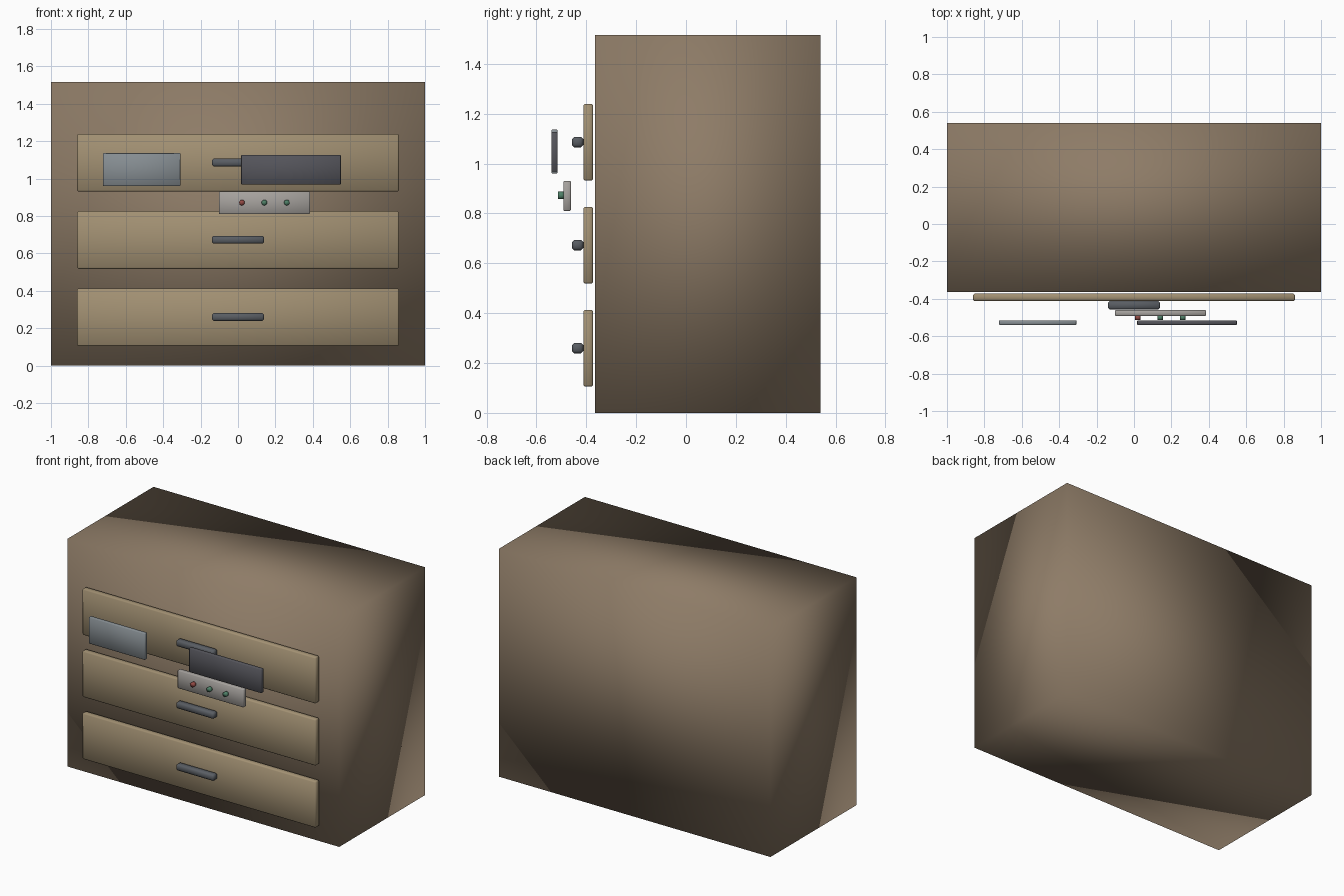
import bpy
import bmesh
from math import pi
from mathutils import Matrix

if "Cube" in bpy.data.objects:
    bpy.data.objects.remove(bpy.data.objects["Cube"])


def material(name, rgb):
    m = bpy.data.materials.new(name)
    m.diffuse_color = (*rgb, 1)
    m.use_nodes = True
    m.node_tree.nodes["Principled BSDF"].inputs["Base Color"].default_value = m.diffuse_color
    return m


wood = material("dark_wood", (0.27, 0.20, 0.135))
front = material("light_wood", (0.36, 0.28, 0.17))
metal = material("dark_metal", (0.10, 0.11, 0.125))
screen = material("pale_panel", (0.24, 0.27, 0.29))
slate = material("dark_panel", (0.09, 0.09, 0.105))
plate = material("plate_grey", (0.38, 0.36, 0.34))
red = material("red", (0.30, 0.07, 0.06))
green = material("green", (0.08, 0.22, 0.14))


def finish(name, bm, mat):
    for f in bm.faces:
        f.smooth = True
    me = bpy.data.meshes.new(name)
    bm.to_mesh(me)
    bm.free()
    me.materials.append(mat)
    ob = bpy.data.objects.new(name, me)
    bpy.context.collection.objects.link(ob)
    return ob


def box(name, x, y, z, mat, bevel=0):
    """Smooth-shaded box from (min, max) ranges, with optional chamfer."""
    bm = bmesh.new()
    size = [b - a for a, b in (x, y, z)]
    mid = [(a + b) / 2 for a, b in (x, y, z)]
    bmesh.ops.create_cube(bm, size=1, matrix=Matrix.Translation(mid) @ Matrix.Diagonal((*size, 1)))
    if bevel:
        bmesh.ops.bevel(bm, geom=bm.edges[:], offset=bevel, segments=1,
                        affect='EDGES', profile=0.5)
    return finish(name, bm, mat)


def button(name, x, mat):
    bm = bmesh.new()
    m = Matrix.Translation((x, -0.50, 0.872)) @ Matrix.Rotation(pi / 2, 4, 'X')
    bmesh.ops.create_cone(bm, cap_ends=True, segments=16, radius1=0.015,
                          radius2=0.015, depth=0.025, matrix=m)
    return finish(name, bm, mat)


# Cabinet body
box("cabinet_body", (-1, 1), (-0.364, 0.54), (0, 1.516), wood)

# Drawer fronts with handles
for i in range(3):
    z = 0.105 + i * 0.413
    box(f"drawer_front_{i + 1}", (-0.86, 0.86), (-0.412, -0.372), (z, z + 0.308), front, 0.007)
    box(f"drawer_handle_{i + 1}", (-0.14, 0.14), (-0.457, -0.412),
        (z + 0.134, z + 0.176), metal, 0.009)

# Floating panels in front of the top drawer
box("left_panel", (-0.722, -0.308), (-0.54, -0.515), (0.96, 1.136), screen, 0.003)
box("right_panel", (0.017, 0.55), (-0.54, -0.515), (0.968, 1.127), slate, 0.003)

# Control strip with three buttons
box("control_strip", (-0.102, 0.385), (-0.492, -0.461), (0.81, 0.93), plate, 0.004)
for i, mat in enumerate((red, green, green)):
    button(f"button_{i + 1}", 0.021 + i * 0.12, mat)
